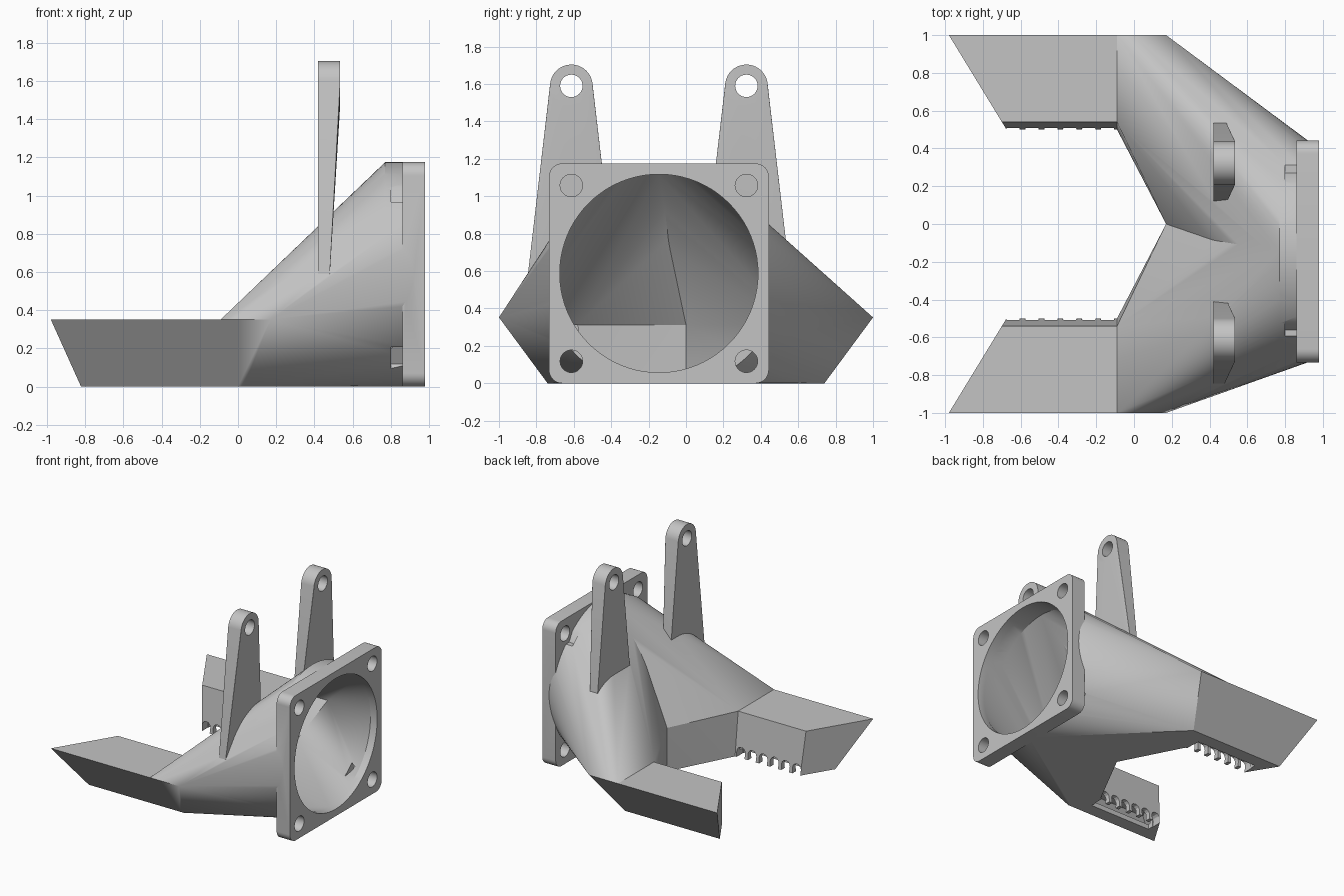
import bpy, bmesh
from math import cos, sin, pi

cube = bpy.data.objects.get("Cube")
if cube:
    bpy.data.objects.remove(cube, do_unlink=True)

grey = bpy.data.materials.new("plain grey plastic")
grey.use_nodes = True
grey.diffuse_color = (0.55, 0.55, 0.55, 1)
grey.node_tree.nodes["Principled BSDF"].inputs["Base Color"].default_value = (0.55, 0.55, 0.55, 1)

CY, CZ = -0.145, 0.5875          # axis of the round inlet
SIDES = (-1, 1)


def hull(name, points):
    """Convex solid around a set of points."""
    bm = bmesh.new()
    for p in points:
        bm.verts.new(p)
    res = bmesh.ops.convex_hull(bm, input=bm.verts)
    spare = {v for key in ("geom_interior", "geom_unused") for v in res[key]
             if isinstance(v, bmesh.types.BMVert)}
    bmesh.ops.delete(bm, geom=list(spare), context='VERTS')
    bmesh.ops.dissolve_limit(bm, angle_limit=0.005, verts=bm.verts, edges=bm.edges)
    bmesh.ops.recalc_face_normals(bm, faces=bm.faces)
    mesh = bpy.data.meshes.new(name)
    bm.to_mesh(mesh)
    bm.free()
    mesh.materials.append(grey)
    ob = bpy.data.objects.new(name, mesh)
    bpy.context.collection.objects.link(ob)
    return ob


def disc(x0, x1, y, z, r, n=32):
    """Points of a cylinder lying along x."""
    return [(x, y + r * cos(2 * pi * i / n), z + r * sin(2 * pi * i / n))
            for x in (x0, x1) for i in range(n)]


def box(x0, x1, y0, y1, z0, z1):
    return [(x, y, z) for x in (x0, x1) for y in (y0, y1) for z in (z0, z1)]


def flip(points, s):
    return [(x, y * s, z) for x, y, z in points]


def boolean(target, other, operation):
    mod = target.modifiers.new("cut", 'BOOLEAN')
    mod.operation = operation
    mod.solver = 'EXACT'
    mod.object = other
    bpy.context.view_layer.objects.active = target
    bpy.ops.object.modifier_apply(modifier=mod.name)
    bpy.data.objects.remove(other, do_unlink=True)


def arm(section, tip, x_end):
    """Arm with a slanted tip; section is a list of (y, z)."""
    return [p for y, z in section
            for p in ((tip + (1 - y) * 0.61, y, z), (x_end, y, z))]


outer = [(1, 0.352), (0.54, 0.352), (0.50, 0), (0.74, 0)]
inner = [(0.92, 0.312), (0.58, 0.312), (0.545, 0.04), (0.72, 0.04)]

solids, cutters = [], []
for s in SIDES:
    # Half of the splitting shell, from the round inlet to one arm
    shell = [(-0.09, y, z) for y, z in outer]
    shell += [(0.17, 1, 0.352), (0.03, 0.74, 0), (0.17, 0, 0), (0.17, 0, 0.352)]
    solids.append(hull("shell_half", flip(shell, s) + disc(0.77, 0.92, CY, CZ, 0.5875, 80)))
    solids.append(hull("arm", flip(arm(outer, -0.98, 0.0), s)))

    # Hollow inside of the shell and arm
    cavity = [(-0.07, y, z) for y, z in inner]
    cavity += [(0.16, 0.92, 0.312), (0.03, 0.72, 0.04), (0.215, 0, 0.04), (0.215, 0, 0.312)]
    cutters.append(hull("cavity", flip(cavity, s) + disc(0.80, 0.92, CY, CZ, 0.53, 80)))
    cutters.append(hull("arm_cavity", flip(arm(inner, -0.91, 0.0), s)))

    # Air slot under the arm and the notched lip beside it
    cutters.append(hull("slot", flip(box(-0.67, -0.11, 0.545, 0.63, -0.1, 0.06), s)))
    for i in range(6):
        x = -0.64 + 0.1 * i
        notch = [(x + 0.038 * cos(a * pi / 6), y, 0.045 + 0.038 * sin(a * pi / 6))
                 for a in range(7) for y in (0.4, 0.58)]
        notch += box(x - 0.028, x + 0.028, 0.4, 0.58, -0.1, 0)
        cutters.append(hull("notch", flip(notch, s)))

    # Tapered mounting tab with a bolt hole
    ty = CY + s * 0.468
    tab = disc(0.42, 0.535, ty, 1.59, 0.114, 40)
    tab += [(x, ty + t * 0.236, 0.55) for x in (0.42, 0.478) for t in SIDES]
    solids.append(hull("mounting_tab", tab))
    cutters.append(hull("tab_hole", disc(0.3, 0.7, ty, 1.59, 0.06)))

    # Flange screw holes with nut pockets behind
    for t in SIDES:
        hz = CZ + t * 0.47
        cutters.append(hull("screw_hole", disc(0.81, 1.1, ty, hz, 0.06)))
        cutters.append(hull("nut_pocket", disc(0.80, 0.86, ty, hz, 0.105, 6)))

# Square flange with rounded corners
corners = [p for s in SIDES for t in SIDES
           for p in disc(0.86, 0.98, CY + s * 0.5175, CZ + t * 0.5175, 0.07)]
solids.append(hull("flange", corners))
cutters.append(hull("inlet_hole", disc(0.91, 1.1, CY, CZ, 0.53, 80)))

# Merge the solids, then hollow them out
duct = solids[0]
duct.name = "fan_duct"
for part in solids[1:]:
    boolean(duct, part, 'UNION')
for part in cutters:
    boolean(duct, part, 'DIFFERENCE')

bpy.ops.object.select_all(action='DESELECT')
duct.select_set(True)
bpy.context.view_layer.objects.active = duct
bpy.ops.object.shade_smooth_by_angle(angle=pi / 7)
